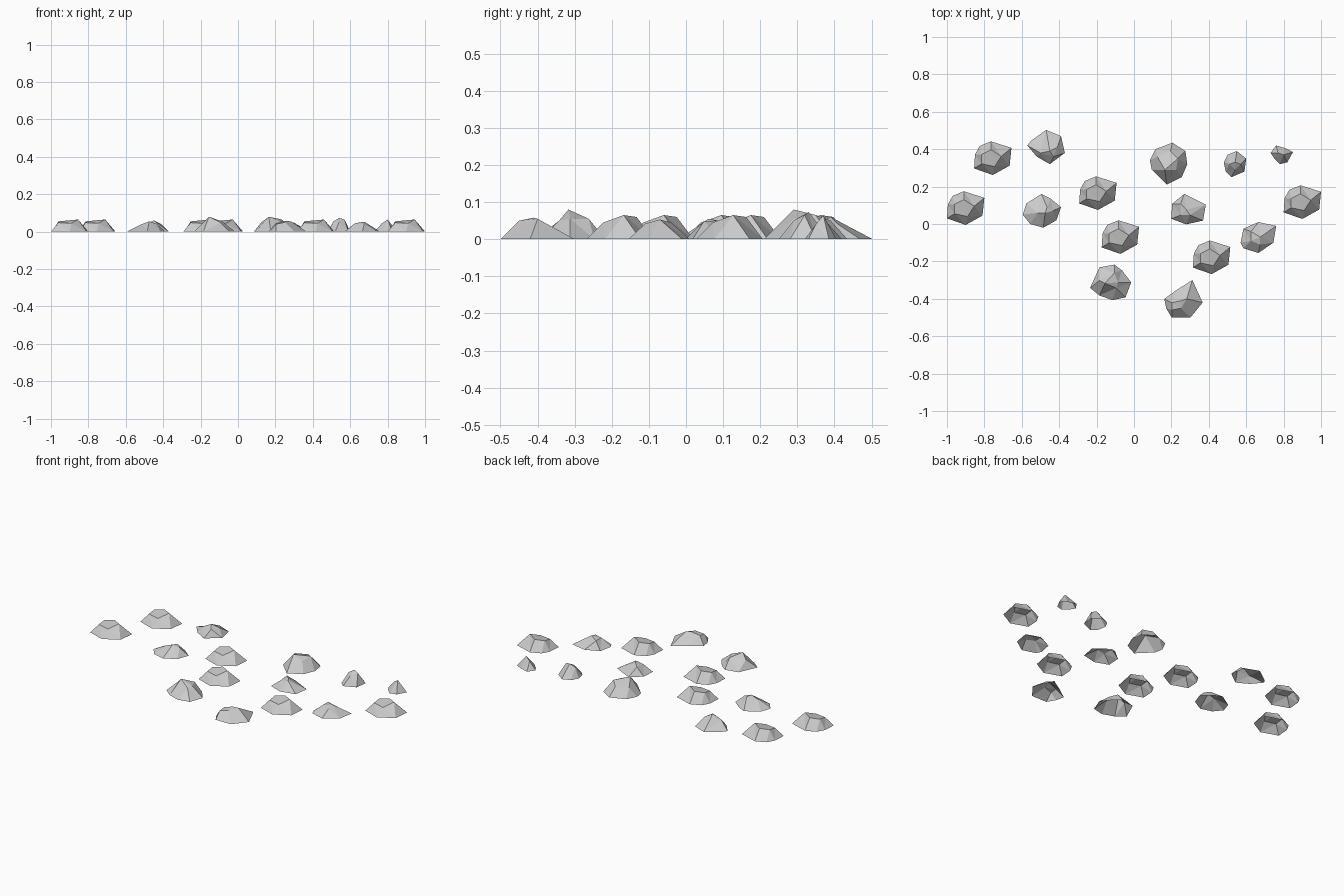
import bpy
from mathutils import Vector
from mathutils.geometry import delaunay_2d_cdt

if "Cube" in bpy.data.objects:
    bpy.data.objects.remove(bpy.data.objects["Cube"])


def rock(name, places, outline, crown):
    """Faceted rock shell: ground outline plus a few raised crown points
    (hundredths of a unit), copied to every place."""
    pts = [(x, y, 0) for x, y in outline] + crown
    flat = [Vector((p[0], p[1])) for p in pts]
    ring = list(range(len(outline)))
    out, _, faces, orig, _, _ = delaunay_2d_cdt(flat, [], [ring], 1, 1e-4)
    verts = [(v.x / 100, v.y / 100, pts[o[0]][2] / 100 if o else 0)
             for v, o in zip(out, orig)]
    mesh = bpy.data.meshes.new(name)
    mesh.from_pydata(verts, [], [list(f) for f in faces])
    mesh.update()
    if mesh.polygons[0].normal.z < 0:
        mesh.flip_normals()
    for x, y in places:
        ob = bpy.data.objects.new(name, mesh)
        ob.location = (x, y, 0)
        bpy.context.collection.objects.link(ob)


# Common rock, repeated across the field
rock("common_rock",
     [(-0.9, 0.085), (-0.755, 0.352), (-0.193, 0.165),
      (-0.073, -0.07), (0.415, -0.178), (0.9, 0.117)],
     [(-10, -5.5), (-9.5, 2), (-7, 6.5), (-1, 9), (10, 5.5), (9, -4), (0, -9)],
     [(-6, 2, 5.5), (-1, 4.5, 6), (4.5, 1, 6.5), (1, -4.5, 4.5), (-6, -3, 4.8)])

# Back rocks
rock("sloped_rock", [(-0.47, 0.41)],
     [(-10, 1), (-8, 3.5), (0, 9.3), (8, 6), (10, -3), (2, -9), (-5, -5)],
     [(-3, -3, 3.5), (2, -2, 6), (6, 0, 4), (4, -5, 4.5)])
rock("tall_rock", [(0.185, 0.32)],
     [(-10, 2), (-7, 8), (2, 11.5), (9, 7), (10, 0), (7, -7), (-1, -11), (-9, -3)],
     [(-2, -3, 8), (-6, 4, 5), (1, 7, 5), (5, 3, 6.5), (4, -3, 5.5)])
rock("small_rock", [(0.54, 0.32)],
     [(-6, 1), (-4, 5), (1, 7), (6, 3), (5, -4), (-2, -7), (-5, -4)],
     [(0, 1, 7.3), (-3, 0, 5.5), (3, 0, 6.5), (0, -3, 5)])
rock("tiny_rock", [(0.79, 0.37)],
     [(-6, 1), (-3, 5), (2, 3.5), (6, 1.5), (3, -4), (-1, -5), (-4, -2)],
     [(1, 0, 6.5), (-2, 1, 4.5), (2, -2, 4)])

# Middle rocks
rock("left_rock", [(-0.495, 0.07)],
     [(-10, -2), (-8, 4), (0, 9), (5, 6.5), (10.5, 2), (8, -5), (1, -9), (-6, -7)],
     [(3, 2, 5), (2, -1, 5.5), (-2, -1, 4), (6, 0, 4.2)])
rock("centre_rock", [(0.289, 0.078)],
     [(-9, -5), (-8.5, 3), (-2, 8.3), (9.5, 2.5), (8, -6), (-1, -8)],
     [(-1, 0, 5), (-4, 3, 4.5), (1, -3, 4.8), (-4, -3, 4)])
rock("right_rock", [(0.665, -0.07)],
     [(-9.5, -3), (-8, 4.5), (0, 8), (9.5, 6), (8, -3), (0, -8.5), (-8, -6)],
     [(1, 0, 5.3), (-4, 3, 4.5), (-4, -2, 4.5), (1, -4, 4.2)])

# Front rocks
rock("front_left_rock", [(-0.125, -0.312)],
     [(-11, -3), (-6, 8), (2, 9.5), (6, 6.5), (11, 0), (8, -8), (1, -9.5), (-6, -7)],
     [(-3, -0.5, 8), (2, 5, 5.5), (4, 0, 5.5), (-6, 1, 5), (3, -3, 5)])
rock("front_right_rock", [(0.262, -0.4)],
     [(-10, 0), (-3, 5), (5, 10), (10.5, -2), (4, -10), (-6, -10), (-9, -5)],
     [(-1, -1, 5.8), (-6, -2, 4.5), (2, 0, 5.5), (-1, -5, 5), (-6, -6, 4)])
